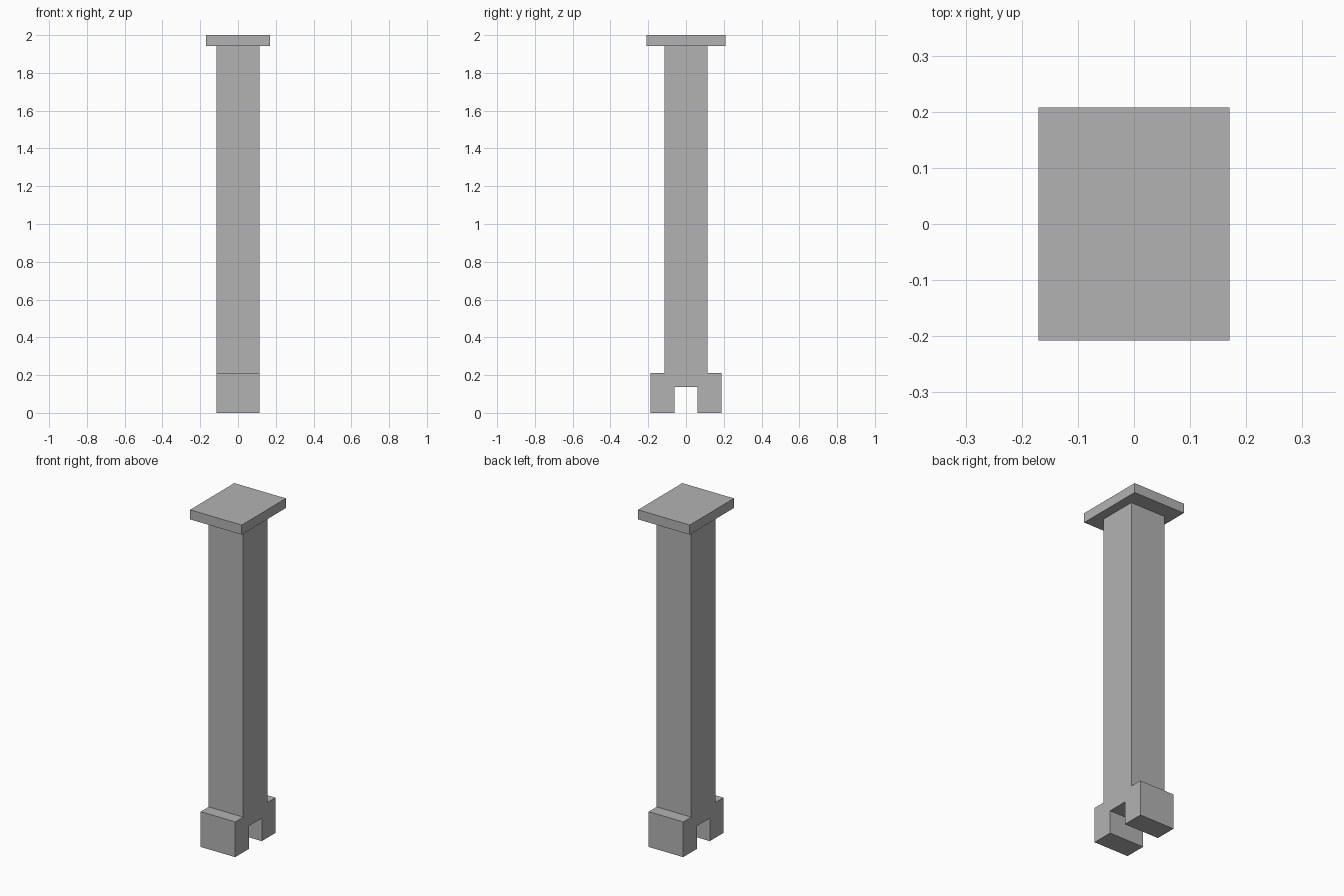
import bpy
import bmesh

cube = bpy.data.objects.get("Cube")
if cube:
    bpy.data.objects.remove(cube, do_unlink=True)

grey = bpy.data.materials.new("plain_grey")
grey.use_nodes = True
colour = (0.45, 0.45, 0.45, 1)
grey.diffuse_color = colour
grey.node_tree.nodes["Principled BSDF"].inputs["Base Color"].default_value = colour


def extrude_profile(name, half_profile, half_width):
    """Mirror a (y, z) half outline across y = 0 and extrude it along x."""
    outline = half_profile + [(-y, z) for y, z in reversed(half_profile)]
    bm = bmesh.new()
    face = bm.faces.new([bm.verts.new((-half_width, y, z)) for y, z in outline])
    result = bmesh.ops.extrude_face_region(bm, geom=[face])
    moved = [v for v in result["geom"] if isinstance(v, bmesh.types.BMVert)]
    bmesh.ops.translate(bm, verts=moved, vec=(2 * half_width, 0, 0))
    bmesh.ops.recalc_face_normals(bm, faces=bm.faces)
    mesh = bpy.data.meshes.new(name)
    bm.to_mesh(mesh)
    bm.free()
    mesh.materials.append(grey)
    obj = bpy.data.objects.new(name, mesh)
    bpy.context.collection.objects.link(obj)
    return obj


# Square post with a notched foot, in one piece
POST, FOOT, NOTCH = 0.114, 0.189, 0.061
FOOT_TOP, NOTCH_TOP, CAP_BASE = 0.21, 0.136, 1.943
extrude_profile("post_and_foot", [
    (NOTCH, NOTCH_TOP), (NOTCH, 0), (FOOT, 0),
    (FOOT, FOOT_TOP), (POST, FOOT_TOP), (POST, CAP_BASE),
], POST)

# Flat cap plate
extrude_profile("cap_plate", [(0.208, CAP_BASE), (0.208, 2)], 0.17)
